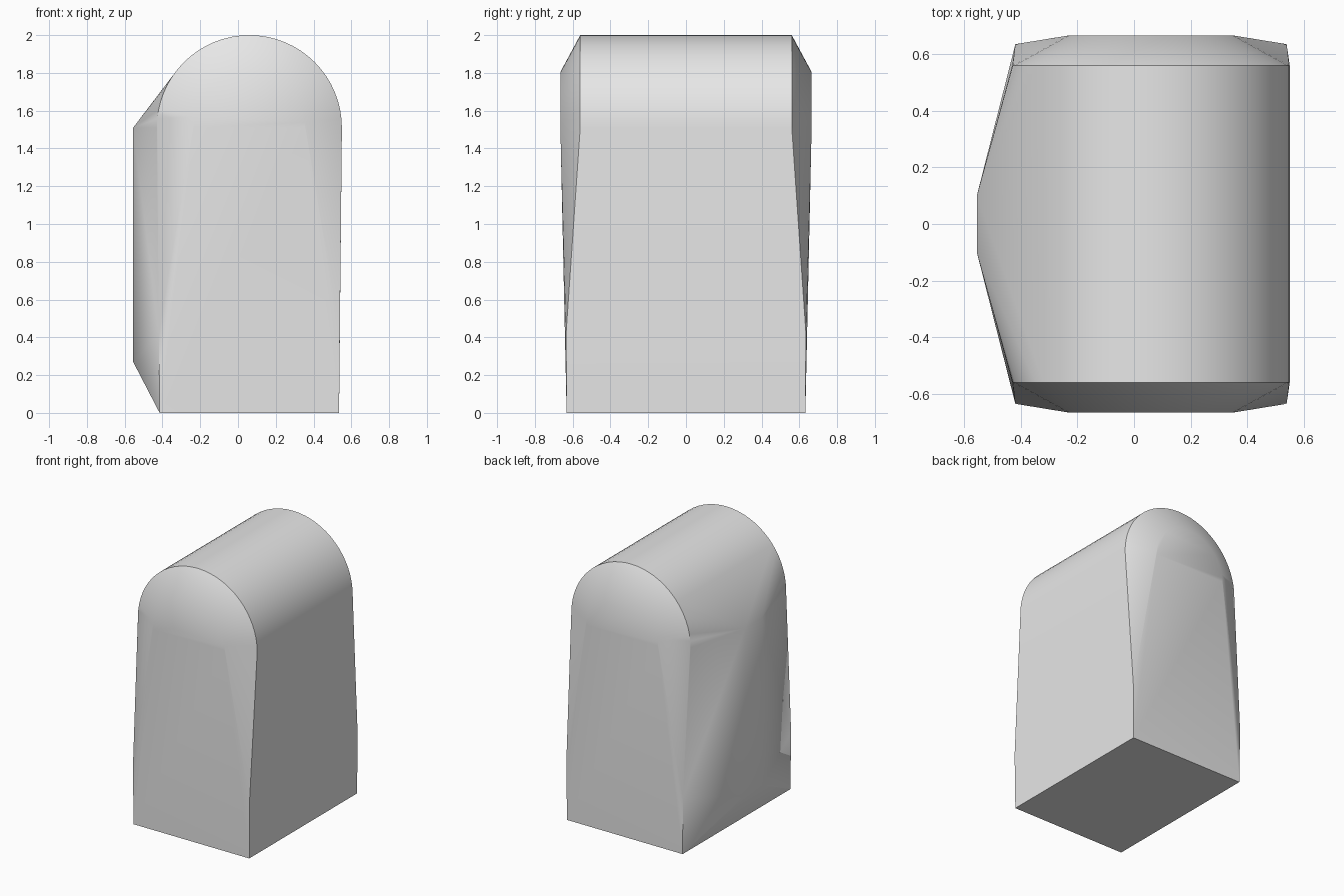
import bpy, bmesh, math

cube = bpy.data.objects.get("Cube")
if cube:
    bpy.data.objects.remove(cube, do_unlink=True)

# One plain grey colour
grey = bpy.data.materials.new("plain_grey")
grey.use_nodes = True
colour = (0.8, 0.8, 0.8, 1.0)
grey.diffuse_color = colour
grey.node_tree.nodes["Principled BSDF"].inputs["Base Color"].default_value = colour

CENTRE_X, SPRING_Z = 0.06, 1.51
SEGMENTS = 32


def arch(radius, y):
    """Half circle of points above the spring line."""
    return [(CENTRE_X + radius * math.cos(math.pi * i / SEGMENTS), y,
             SPRING_Z + radius * math.sin(math.pi * i / SEGMENTS))
            for i in range(SEGMENTS + 1)]


points = []
for side in (-1, 1):
    # Outer rim of the round roof, and the smaller arch of the end panel
    points += arch(0.49, side * 0.56)
    points += arch(0.295, side * 0.665)
    # Foot corners, upright for a short way before the chamfer begins
    for across in (-1, 1):
        points.append((CENTRE_X + across * 0.475, side * 0.632, 0))
        points.append((CENTRE_X + across * 0.479, side * 0.635, 0.42))
    # Ridge of the bulge on one flank
    points += [(-0.555, side * 0.1, z) for z in (0.27, SPRING_Z)]

# Wrap all the outlines in one convex skin
bm = bmesh.new()
for p in points:
    bm.verts.new(p)
hull = bmesh.ops.convex_hull(bm, input=bm.verts[:])
spare = {v for v in hull["geom_interior"] + hull["geom_unused"]
         if isinstance(v, bmesh.types.BMVert)}
bmesh.ops.delete(bm, geom=list(spare), context='VERTS')
bmesh.ops.dissolve_limit(bm, angle_limit=math.radians(0.3),
                         verts=bm.verts[:], edges=bm.edges[:])
bmesh.ops.recalc_face_normals(bm, faces=bm.faces[:])

mesh = bpy.data.meshes.new("rounded_block")
bm.to_mesh(mesh)
bm.free()
mesh.materials.append(grey)
block = bpy.data.objects.new("rounded_block", mesh)
bpy.context.collection.objects.link(block)

# Smooth roof and end panels, crisp rim
bpy.ops.object.select_all(action='DESELECT')
block.select_set(True)
bpy.context.view_layer.objects.active = block
bpy.ops.object.shade_smooth_by_angle(angle=math.radians(30))
